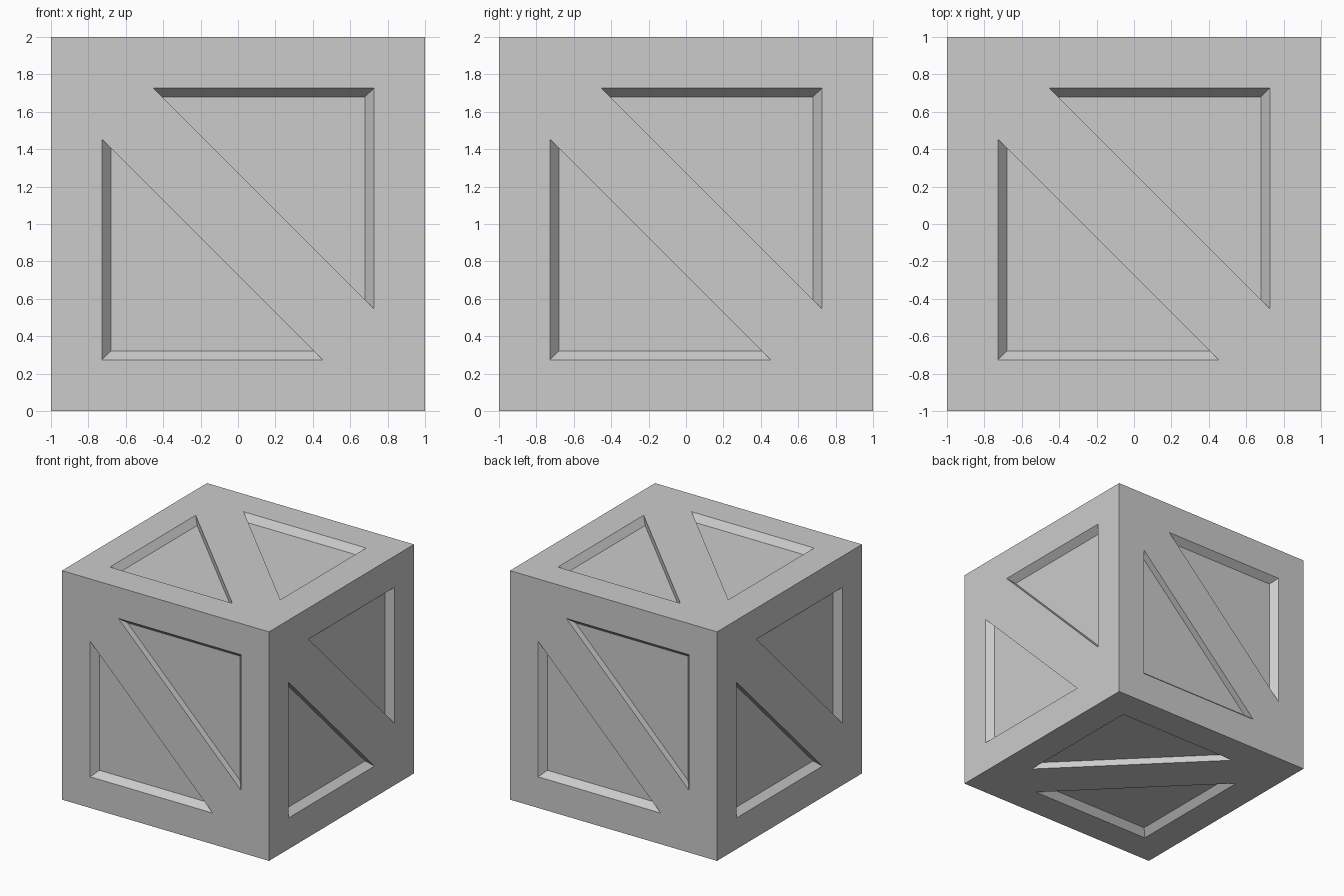
import bpy, bmesh
from mathutils import Vector

if "Cube" in bpy.data.objects:
    bpy.data.objects.remove(bpy.data.objects["Cube"])

DEPTH = 0.058   # recess depth
RIM = 0.728     # outer edge of the recess on the face
FLOOR = 0.68    # outer edge of the recess floor
BAND = 0.273    # u + v along the edge of the diagonal brace


def tri(edge, total):
    """Right triangle in a face corner: hypotenuse on u + v = total."""
    return [(total - edge, edge), (edge, edge), (edge, total - edge)]


# half face, recess rim, recess floor: (triangle, distance from centre)
rings = [(tri(1, 0), 1), (tri(RIM, BAND), 1), (tri(FLOOR, BAND), 1 - DEPTH)]

X, Y, Z = Vector((1, 0, 0)), Vector((0, 1, 0)), Vector((0, 0, 1))
sides = [(X, Z), (Y, Z), (-X, Z), (-Y, Z), (X, Y), (Y, X)]

bm = bmesh.new()
for u, v in sides:
    n = u.cross(v)
    for s in (1, -1):
        loops = [[bm.verts.new(u * a * s + v * b * s + n * h + Z) for a, b in pts]
                 for pts, h in rings]
        # frame strips and recess walls
        for outer, inner in zip(loops, loops[1:]):
            for i in range(3):
                j = (i + 1) % 3
                bm.faces.new((outer[j], outer[i], inner[i], inner[j]))
        # recess floor
        bm.faces.new(loops[-1][::-1])

bmesh.ops.remove_doubles(bm, verts=bm.verts, dist=1e-4)
bmesh.ops.recalc_face_normals(bm, faces=bm.faces)
mesh = bpy.data.meshes.new("crate")
bm.to_mesh(mesh)
bm.free()
bpy.context.collection.objects.link(bpy.data.objects.new("crate", mesh))
